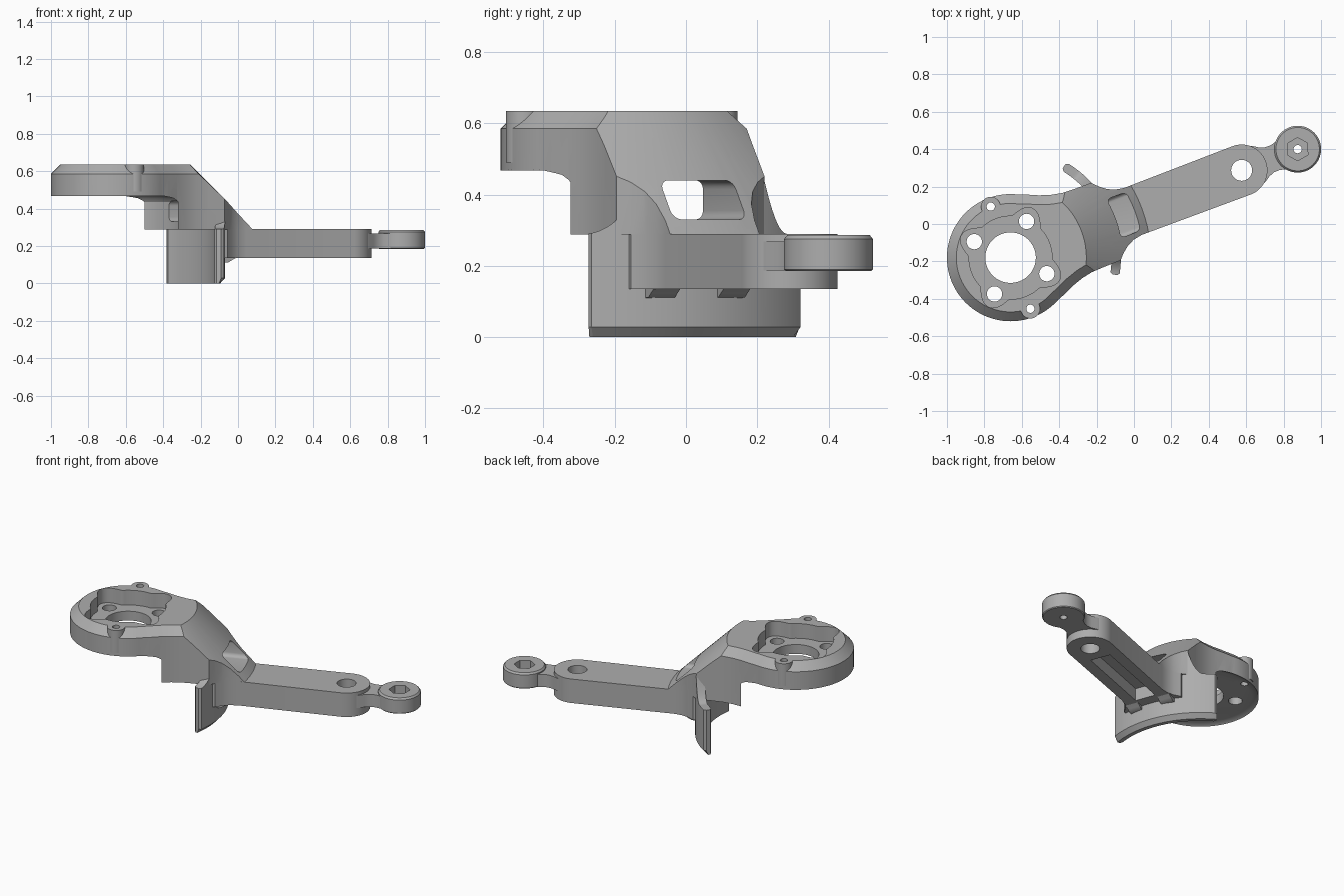
import bpy, bmesh, math
from mathutils import Matrix, Vector

cube = bpy.data.objects.get("Cube")
if cube:
    bpy.data.objects.remove(cube)

grey = bpy.data.materials.new("plain grey")
grey.use_nodes = True
colour = (0.42, 0.42, 0.42, 1)
grey.diffuse_color = colour
grey.node_tree.nodes["Principled BSDF"].inputs["Base Color"].default_value = colour

# Parts are built along +x from the ring centre, then swung into place
PLACE = Matrix.Translation((-0.66, -0.18, 0)) @ Matrix.Rotation(math.radians(20.7), 4, 'Z')


def loft(name, rings):
    """Solid skinned through rings of points, closed at both ends."""
    bm = bmesh.new()
    rows = [[bm.verts.new(p) for p in ring] for ring in rings]
    n = len(rows[0])
    for a, b in zip(rows, rows[1:]):
        for i in range(n):
            j = (i + 1) % n
            bm.faces.new((a[i], a[j], b[j], b[i]))
    bm.faces.new(rows[0][::-1])
    bm.faces.new(rows[-1])
    bmesh.ops.recalc_face_normals(bm, faces=bm.faces)
    mesh = bpy.data.meshes.new(name)
    bm.to_mesh(mesh)
    bm.free()
    mesh.materials.append(grey)
    obj = bpy.data.objects.new(name, mesh)
    bpy.context.collection.objects.link(obj)
    return obj


def circle(r, x=0, y=0, n=64, turn=0):
    return [(x + r * math.cos(turn + math.tau * i / n),
             y + r * math.sin(turn + math.tau * i / n)) for i in range(n)]


def inset(pts, d):
    """Move a counter-clockwise outline inward by d."""
    out = []
    for i, p in enumerate(pts):
        p, a, b = Vector(p), Vector(pts[i - 1]), Vector(pts[(i + 1) % len(pts)])
        e, f = (p - a).normalized(), (b - p).normalized()
        m = Vector((-e.y - f.y, e.x + f.x)).normalized()
        out.append(p + m * d / max(0.5, m.dot(Vector((-e.y, e.x)))))
    return out


def prism(name, pts, levels):
    return loft(name, [[(x, y, z) for x, y in inset(pts, d)] for z, d in levels])


def lathe(name, profile, x=0, y=0, n=96):
    return loft(name, [[(px, py, z) for px, py in circle(r, x, y, n)] for r, z in profile])


def drill(name, r, x, y, n=32):
    return lathe(name, [(r, -0.1), (r, 0.8)], x, y, n)


def combine(obj, other, operation):
    mod = obj.modifiers.new("cut", 'BOOLEAN')
    mod.object, mod.operation, mod.solver = other, operation, 'EXACT'
    bpy.context.view_layer.objects.active = obj
    bpy.ops.object.modifier_apply(modifier=mod.name)
    bpy.data.objects.remove(other)


def mirrored(half):
    """Outline from its upper half, listed from +x to -x."""
    return half + [(x, -y) for x, y in reversed(half) if y > 0.0001]


def arc(r, start, end, n, x=0):
    steps = [math.radians(start + (end - start) * i / n) for i in range(n + 1)]
    return [(x + r * math.cos(a), r * math.sin(a)) for a in steps]


# Mounting head flowing into the sloped neck
web = [(0.70, 0.134), (0.65, 0.143), (0.61, 0.162), (0.575, 0.19)]
flare = [(0.545, 0.222), (0.45, 0.223), (0.38, 0.226), (0.32, 0.238), (0.26, 0.258), (0.2, 0.285)]
outline = mirrored([(0.78, 0.134)] + web + flare + arc(0.34, 62, 180, 36)[:-1] + [(-0.34, 0)])
body = prism("mount_body", outline, [(0.288, 0), (0.585, 0), (0.635, 0.05)])
combine(body, lathe("slope", [(0.84, 0.2), (0.39, 0.65)]), 'INTERSECT')
combine(body, lathe("under_ring", [(0.37, 0.1), (0.37, 0.435), (0.358, 0.455),
                                  (0.335, 0.472), (0.30, 0.48)]), 'DIFFERENCE')

# Two small screw bosses on the rim
bosses = [(0.293 * math.cos(math.radians(a)), 0.293 * math.sin(math.radians(a))) for a in (90.5, 270.5)]
for x, y in bosses:
    combine(body, lathe("boss", [(0.052, 0.49), (0.052, 0.635)], x, y, 40), 'UNION')

# Lobed pocket with centre bore and bolt holes
pocket = []
for i in range(160):
    a = math.tau * i / 160
    lobe = max(0, math.cos(4 * (a - math.radians(45.5))))
    pocket.append(((0.222 + 0.066 * lobe ** 1.3) * math.cos(a),
                   (0.222 + 0.066 * lobe ** 1.3) * math.sin(a)))
combine(body, prism("pocket", pocket, [(0.54, 0), (0.7, 0)]), 'DIFFERENCE')
combine(body, drill("bore", 0.135, 0, 0, 64), 'DIFFERENCE')
for k in range(4):
    a = math.radians(45.5 + 90 * k)
    combine(body, drill("bolt_hole", 0.041, 0.212 * math.cos(a), 0.212 * math.sin(a)), 'DIFFERENCE')
for x, y in bosses:
    combine(body, drill("boss_hole", 0.022, x, y), 'DIFFERENCE')

# Rounded strap slot through the neck
corners = [(0.085, 0.415, 0), (-0.085, 0.415, 90), (-0.085, 0.355, 180), (0.085, 0.355, 270)]
slot = []
for cy, cz, start in corners:
    for step in range(6):
        a = math.radians(start + 18 * step)
        slot.append((cy + 0.025 * math.cos(a), cz + 0.025 * math.sin(a)))
combine(body, loft("slot", [[(x, y, z) for y, z in slot] for x in (0.25, 0.9)]), 'DIFFERENCE')


# Curved clamp shell, concentric with the ring
def shell_top(a):
    if abs(a) < 22:
        return 0.30
    rise = 0.15 if a > 0 else 0.04
    return 0.29 + rise * max(0, 1 - (abs(a) - 22) / 9) ** 2


sections = []
angles = [-30, -29] + list(range(-28, 37)) + [37.5, 39]
for a in angles:
    c, s = math.cos(math.radians(a)), math.sin(math.radians(a))
    pinch = 0.012 if a in (-30, 39) else 0
    h = shell_top(a)
    sec = [(0.54 + pinch, 0), (0.565, 0), (0.59 - pinch, 0.028), (0.59 - pinch, h), (0.54 + pinch, h)]
    sections.append([(r * c, r * s, z) for r, z in sec])
shell = loft("clamp_shell", sections)

# Straight arm with rounded end, eyelet and hollow underside
arm_half = arc(0.138, 0, 90, 20, 1.321) + web + [(0.56, 0.19)]
arm = prism("arm", mirrored(arm_half), [(0.135, 0), (0.29, 0)])
combine(arm, drill("eyelet", 0.056, 1.321, 0, 48), 'DIFFERENCE')
recess = [(0.66, -0.065), (1.2, -0.065), (1.2, 0.065), (0.66, 0.065)]
combine(arm, prism("recess", recess, [(0.1, 0), (0.215, 0)]), 'DIFFERENCE')

# Fillet wedges where the arm underside meets the shell
wedges = []
for side in (-1, 1):
    ends = [[(0.57, y * side, 0.11), (0.595, y * side, 0.112), (0.612, y * side, 0.122),
             (0.64, y * side, 0.137), (0.57, y * side, 0.137)] for y in (0.065, 0.145)]
    wedges.append(loft("arm_fillet", ends))

# Waisted link and the end knob with hex socket
waist = mirrored([(1.66, 0.08), (1.60, 0.10), (1.55, 0.08), (1.51, 0.07), (1.48, 0.071),
                  (1.45, 0.082), (1.42, 0.102), (1.40, 0.11)])
link = prism("knob_link", waist, [(0.187, 0), (0.268, 0)])
knob = lathe("end_knob", [(0.12, 0.185), (0.125, 0.19), (0.125, 0.275), (0.116, 0.286)], 1.641, 0)
for part in (link, knob):
    hexagon = circle(0.062, 1.641, 0, 6, math.radians(10))
    combine(part, prism("hex", hexagon, [(0.235, 0), (0.4, 0)]), 'DIFFERENCE')
    combine(part, drill("pin_hole", 0.022, 1.641, 0), 'DIFFERENCE')

# Swing everything into place and smooth the curved faces
for obj in [body, shell, arm, link, knob] + wedges:
    obj.data.transform(PLACE)
    bpy.ops.object.select_all(action='DESELECT')
    obj.select_set(True)
    bpy.context.view_layer.objects.active = obj
    bpy.ops.object.shade_smooth_by_angle(angle=math.radians(28))
